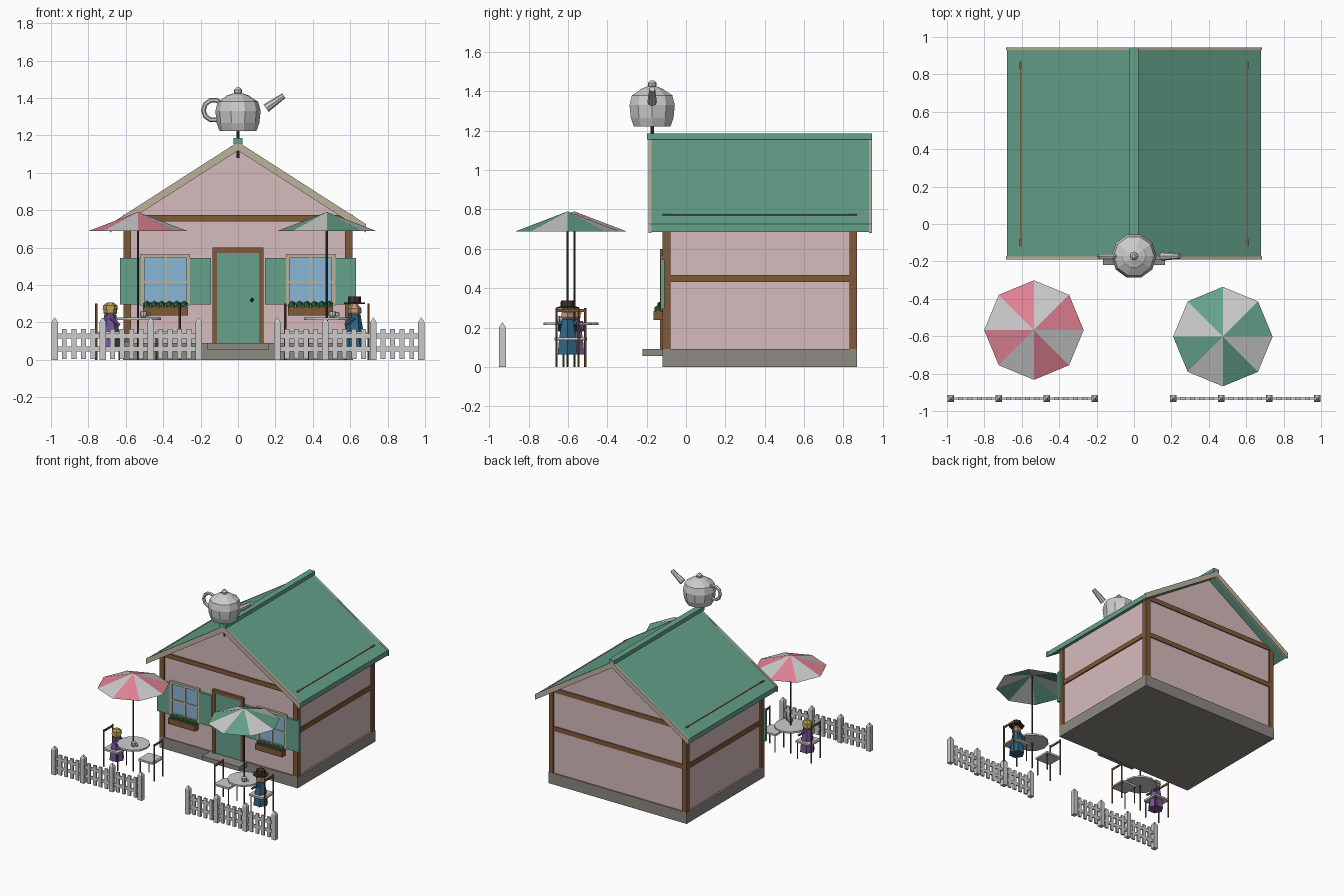
import bpy, bmesh
from math import pi, cos, sin
from mathutils import Vector

if "Cube" in bpy.data.objects:
    bpy.data.objects.remove(bpy.data.objects["Cube"])

def mat(name, r, g, b):
    m = bpy.data.materials.new(name)
    m.diffuse_color = (r, g, b, 1)
    m.use_nodes = True
    m.node_tree.nodes["Principled BSDF"].inputs["Base Color"].default_value = m.diffuse_color
    return m

PINK = mat("wall_pink", .68, .50, .51)
GREEN = mat("green", .13, .36, .26)
BROWN = mat("timber", .22, .10, .04)
TAN = mat("tan", .50, .45, .34)
STONE = mat("stone", .27, .25, .22)
GLASS = mat("glass", .25, .47, .66)
LEAF = mat("leaf", .03, .16, .06)
ROSE = mat("rose", .75, .22, .30)
PURPLE = mat("purple", .18, .09, .30)
BLUE = mat("blue", .03, .13, .24)
SKIN = mat("skin", .55, .32, .20)
HAIR = mat("blond", .50, .35, .08)
DARK = mat("dark", .05, .03, .02)
IRON = mat("iron", .06, .06, .06)

def finish(name, bm, *mats):
    me = bpy.data.meshes.new(name)
    bmesh.ops.recalc_face_normals(bm, faces=bm.faces)
    bm.to_mesh(me)
    bm.free()
    for m in mats:
        if m:
            me.materials.append(m)
    ob = bpy.data.objects.new(name, me)
    bpy.context.collection.objects.link(ob)
    return ob

def prism(name, pts, y0, y1, m=None):
    """Extrude an xz outline along y."""
    bm = bmesh.new()
    f = bm.faces.new([bm.verts.new((x, y0, z)) for x, z in pts])
    ext = bmesh.ops.extrude_face_region(bm, geom=[f])["geom"]
    bmesh.ops.translate(bm, vec=(0, y1 - y0, 0),
                        verts=[v for v in ext if isinstance(v, bmesh.types.BMVert)])
    return finish(name, bm, m)

def box(name, x0, x1, y0, y1, z0, z1, m=None):
    x0, x1 = sorted((x0, x1))
    return prism(name, [(x0, z0), (x1, z0), (x1, z1), (x0, z1)], y0, y1, m)

def lathe(name, profile, n, loc, m=None, turn=0):
    """Revolve (radius, z) pairs about a vertical axis and cap both ends."""
    bm = bmesh.new()
    rings = [[bm.verts.new((loc[0] + r * cos(turn + 2 * pi * i / n),
                            loc[1] + r * sin(turn + 2 * pi * i / n), loc[2] + z))
              for i in range(n)] for r, z in profile]
    for a, b in zip(rings, rings[1:]):
        for i in range(n):
            bm.faces.new((a[i], a[(i + 1) % n], b[(i + 1) % n], b[i]))
    bm.faces.new(rings[0])
    bm.faces.new(rings[-1])
    return finish(name, bm, m)

def rod(name, p, q, r1, r2, n=8, m=None):
    d = Vector(q) - Vector(p)
    ob = lathe(name, [(r1, 0), (r2, d.length)], n, (0, 0, 0), m)
    ob.rotation_mode = 'QUATERNION'
    ob.rotation_quaternion = d.to_track_quat('Z', 'Y')
    ob.location = p
    return ob

def ring(name, loc, R, r, m=None):
    bpy.ops.mesh.primitive_torus_add(location=loc, rotation=(pi / 2, 0, 0), major_radius=R,
                                     minor_radius=r, major_segments=10, minor_segments=6)
    bpy.context.object.name = name

def ball(name, loc, r, m, sub=1):
    bm = bmesh.new()
    bmesh.ops.create_icosphere(bm, subdivisions=sub, radius=r)
    bmesh.ops.translate(bm, vec=loc, verts=bm.verts)
    return finish(name, bm, m)

# House body
box("foundation", -.615, .615, -.12, .87, 0, .09, STONE)
prism("walls", [(-.6, .09), (.6, .09), (.6, .737), (0, 1.125), (-.6, .737)], -.11, .86, PINK)
box("front_step", -.165, .165, -.22, -.11, .055, .09, STONE)
for s in (-1, 1):
    for y0 in (-.12, .83):
        box("corner_post", s * .573, s * .613, y0, y0 + .04, .09, .778, BROWN)
    for z in (.43, .738):
        box("side_beam", s * .59, s * .61, -.08, .83, z, z + .037, BROWN)
for z in (.43, .74):
    box("back_beam", -.575, .575, .85, .868, z, z + .037, BROWN)
box("front_beam", -.575, .575, -.12, -.1, .74, .775, BROWN)

# Roof slabs, gable trim and ridge cap
for s in (-1, 1):
    prism("roof_slope", [(0, 1.165), (s * .68, .725), (s * .68, .685), (0, 1.125)], -.175, .93, GREEN)
    for y0 in (-.19, .93):
        prism("gable_trim", [(0, 1.165), (s * .685, .725), (s * .685, .68), (0, 1.118)],
              y0, y0 + .015, TAN)
box("ridge_cap", -.025, .025, -.197, .945, 1.155, 1.185, GREEN)

# Door
box("door", -.115, .115, -.125, -.1, .09, .575, GREEN)
for s in (-1, 1):
    box("door_jamb", s * .113, s * .137, -.132, -.1, .09, .6, BROWN)
box("door_lintel", -.137, .137, -.132, -.1, .572, .6, BROWN)
ball("door_knob", (.075, -.135, .32), .011, DARK)

# Windows with shutters and flower boxes
for c in (-.388, .388):
    box("window_glass", c - .12, c + .12, -.118, -.1, .3, .55, GLASS)
    for s in (-1, 1):
        box("window_stile", c + s * .112, c + s * .132, -.128, -.1, .29, .565, TAN)
        a = c + s * .132
        box("shutter", a, a + s * .112, -.13, -.108, .295, .545, GREEN)
    for z in (.29, .545):
        box("window_rail", c - .13, c + .13, -.128, -.1, z, z + .02, TAN)
    box("window_muntin_v", c - .006, c + .006, -.124, -.1, .3, .55, TAN)
    box("window_muntin_h", c - .12, c + .12, -.124, -.1, .41, .422, TAN)
    box("flower_box", c - .12, c + .12, -.165, -.12, .237, .283, BROWN)
    for i in range(6):
        ball("foliage", (c - .1 + i * .04, -.142, .293), .022, LEAF)

# Rooftop teapot sign
T = (0, -.172, 0)
rod("teapot_pole", (0, -.172, 1.08), (0, -.172, 1.23), .009, .009, 8, IRON)
lathe("teapot_body", [(.098, 1.222), (.114, 1.265), (.121, 1.33), (.108, 1.38), (.068, 1.405),
                      (.06, 1.412), (.025, 1.425)], 10, T)
lathe("teapot_knob", [(.012, 1.415), (.022, 1.43), (.022, 1.443), (.01, 1.455)], 8, T)
rod("teapot_spout", (.15, -.172, 1.345), (.245, -.172, 1.412), .024, .015)
ring("teapot_handle", (-.13, -.172, 1.335), .055, .013)

def umbrella(x, y, m):
    bm = bmesh.new()
    top = bm.verts.new((x, y, .79))
    rim = [bm.verts.new((x + .266 * cos(i * pi / 4), y + .266 * sin(i * pi / 4), .688))
           for i in range(8)]
    for i in range(8):
        f = bm.faces.new((top, rim[i], rim[(i + 1) % 8]))
        f.material_index = i % 2
    finish("umbrella_canopy", bm, m, mat("canopy_white", .75, .75, .75))
    rod("umbrella_pole", (x, y, 0), (x, y, .785), .006, .006, 6, IRON)

def chair(x, y, s):
    """Chair whose back is on the s side."""
    box("chair_seat", x - .06, x + .06, y - .065, y + .065, .135, .15)
    for t in (-1, 1):
        rod("chair_front_leg", (x - s * .05, y + t * .055, 0), (x - s * .05, y + t * .055, .14), .005, .005, 6, BROWN)
        rod("chair_back_post", (x + s * .073, y + t * .055, 0), (x + s * .073, y + t * .055, .3), .006, .006, 6, BROWN)
    box("chair_rail", x + s * .069, x + s * .077, y - .055, y + .055, .28, .295, BROWN)
    box("chair_link", x + s * .055, x + s * .075, y - .06, y + .06, .137, .148)

def guest(x, y, cloth, hat):
    lathe("guest_body", [(.058, .062), (.05, .14), (.032, .24)], 6, (x, y, 0), cloth)
    lathe("guest_head", [(.018, .228), (.036, .25), (.036, .275), (.018, .297)], 6, (x, y, 0), SKIN)
    if hat:
        lathe("guest_hat", [(.057, .297), (.057, .305), (.036, .306), (.034, .338)], 8, (x, y, 0), DARK)
    else:
        lathe("guest_hair", [(.041, .268), (.038, .29), (.018, .305)], 6, (x, y, 0), HAIR)
    for t in (-1, 1):
        d = -1 if x > 0 else 1
        rod("guest_arm", (x, y + t * .036, .225), (x + d * .05, y + t * .04, .185), .011, .009, 6, cloth)

# Two cafe settings
for x, y, canopy, s, cloth, hat in ((-.535, -.567, ROSE, -1, PURPLE, False),
                                    (.475, -.602, GREEN, 1, BLUE, True)):
    umbrella(x, y, canopy)
    lathe("table_top", [(.122, .213), (.122, .226)], 12, (x, y, 0))
    for t in (-1, 1):
        chair(x + t * .15, y, t)
    guest(x + s * .148, y, cloth, hat)
    lathe("cup", [(.012, .226), (.02, .24), (.02, .258)], 8, (x + .03, y - .04, 0))
    ring("cup_handle", (x + .056, y - .04, .243), .01, .003)

# Picket fences
for s in (-1, 1):
    for i in range(4):
        px = s * (.21 + i * .2567)
        lathe("fence_post", [(.025, 0), (.025, .2), (.003, .225)], 4, (px, -.933, 0), None, pi / 4)
        if i < 3:
            for k in range(1, 5):
                c = px + s * k * .0513
                box("fence_picket", c - .013, c + .013, -.94, -.926, .005, .165)
    for z in (.045, .115):
        box("fence_rail", s * .21, s * .98, -.937, -.927, z, z + .025)
